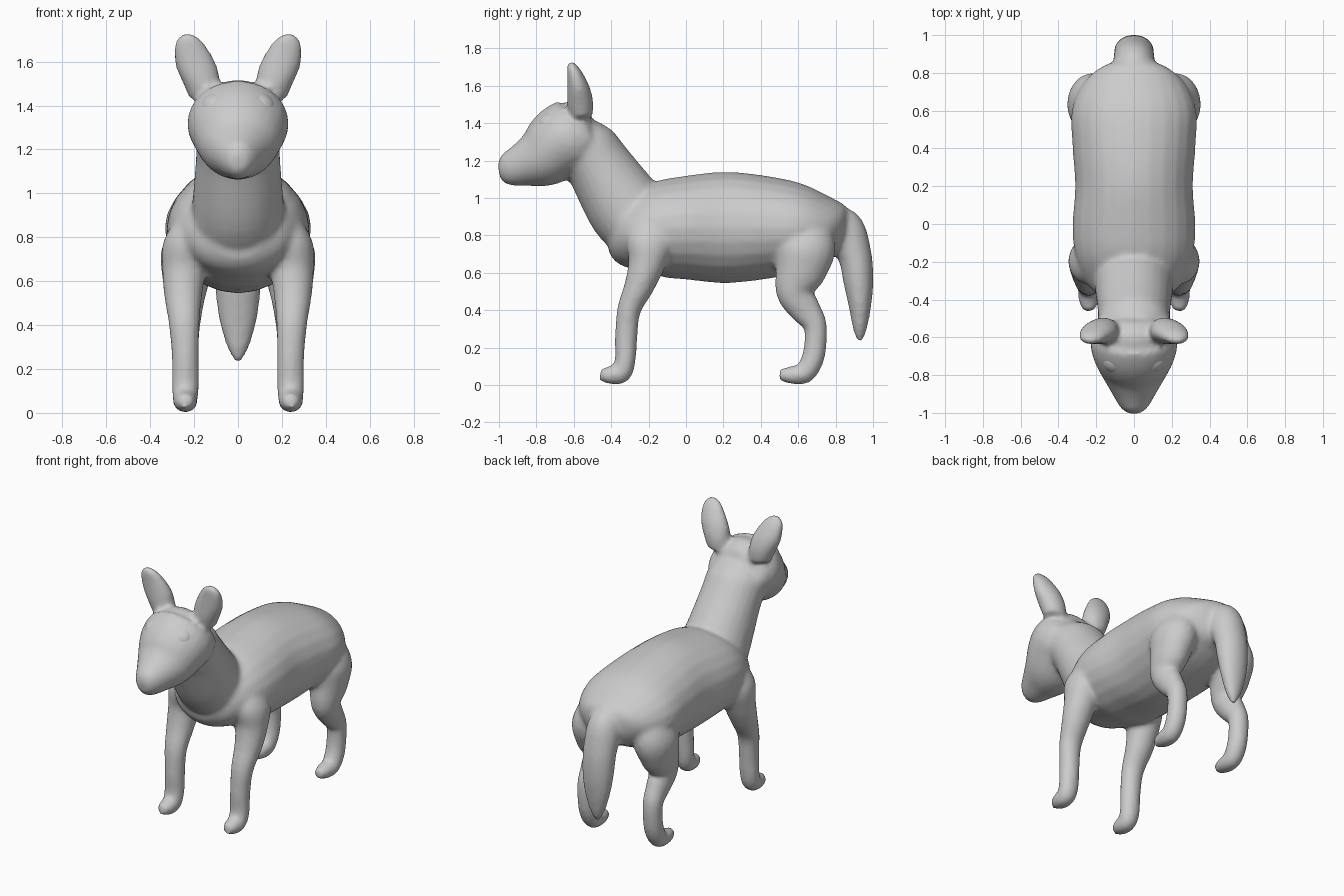
import bpy, bmesh, math
from mathutils import Vector

SEG, STEPS = 24, 5
bm = bmesh.new()


def catmull(a, b, c, d, t):
    return [0.5 * (2*q + (r-p)*t + (2*p-5*q+4*r-s)*t*t + (3*q-p-3*r+s)*t**3)
            for p, q, r, s in zip(a, b, c, d)]


def loft(pts, side=1):
    """Smooth tube through (x, y, z, half width in x, half depth) stations."""
    p = [pts[0]] + pts + [pts[-1]]
    st = [catmull(*p[i:i+4], k / STEPS) for i in range(len(pts)-1) for k in range(STEPS)]
    st.append(list(pts[-1]))
    rings = []
    for i, (x, y, z, rx, rn) in enumerate(st):
        a, b = st[max(i-1, 0)], st[min(i+1, len(st)-1)]
        t = Vector((0, b[1]-a[1], b[2]-a[2])).normalized()
        n = Vector((0, -t.z, t.y))
        ring = []
        for k in range(SEG):
            u = 2 * math.pi * k / SEG
            co = Vector((x + rx*math.cos(u), y, z)) + n * rn * math.sin(u)
            co.x *= side
            ring.append(bm.verts.new(co))
        rings.append(ring)
    faces = [bm.faces.new(rings[0]), bm.faces.new(rings[-1])]
    for r, s in zip(rings, rings[1:]):
        for k in range(SEG):
            j = (k+1) % SEG
            faces.append(bm.faces.new((r[k], r[j], s[j], s[k])))
    bmesh.ops.recalc_face_normals(bm, faces=faces)


# torso
loft([(0, -.41, .80, .12, .09), (0, -.36, .80, .21, .16), (0, -.28, .81, .27, .20),
      (0, -.15, .83, .315, .255), (0, 0, .84, .325, .277), (0, .2, .842, .312, .297),
      (0, .4, .842, .325, .28), (0, .6, .84, .33, .24), (0, .75, .83, .265, .175),
      (0, .83, .81, .16, .13), (0, .87, .80, .05, .05)])
# neck
loft([(0, -.58, 1.36, .15, .12), (0, -.54, 1.28, .19, .165), (0, -.46, 1.16, .192, .178),
      (0, -.32, .945, .21, .208), (0, -.22, .84, .23, .19), (0, -.15, .78, .12, .1)])
# head
loft([(0, -1.0, 1.14, .035, .04), (0, -.965, 1.148, .075, .083), (0, -.88, 1.175, .125, .117),
      (0, -.77, 1.22, .185, .166), (0, -.66, 1.30, .228, .20), (0, -.58, 1.34, .222, .203),
      (0, -.53, 1.38, .18, .165), (0, -.49, 1.40, .08, .08)])
# tail
loft([(0, .72, .86, .10, .09), (0, .83, .83, .11, .12), (0, .90, .70, .107, .092),
      (0, .922, .55, .102, .08), (0, .93, .42, .085, .06), (0, .93, .30, .05, .037),
      (0, .93, .235, .015, .015)])
for s in (1, -1):
    # front leg
    loft([(.20, -.17, .92, .06, .08), (.23, -.19, .78, .11, .13), (.245, -.21, .65, .10, .10),
          (.25, -.25, .53, .086, .08), (.245, -.305, .40, .07, .063), (.24, -.32, .25, .062, .06),
          (.24, -.325, .13, .062, .055), (.24, -.35, .065, .057, .058), (.24, -.41, .053, .052, .048),
          (.24, -.46, .055, .03, .03)], s)
    # hind leg
    loft([(.19, .64, .90, .08, .10), (.22, .64, .75, .128, .16), (.235, .615, .62, .11, .14),
          (.24, .58, .50, .085, .10), (.24, .64, .40, .068, .083), (.24, .69, .32, .062, .063),
          (.24, .69, .20, .06, .06), (.24, .67, .12, .06, .06), (.24, .63, .062, .057, .056),
          (.24, .56, .053, .052, .047), (.24, .50, .055, .03, .03)], s)
    # ear
    loft([(.15, -.56, 1.43, .07, .06), (.165, -.565, 1.50, .085, .07), (.19, -.575, 1.58, .094, .062),
          (.215, -.595, 1.66, .077, .042), (.225, -.61, 1.70, .055, .028),
          (.23, -.615, 1.725, .03, .015)], s)

me = bpy.data.meshes.new("animal_body")
bm.to_mesh(me)
bm.free()
body = bpy.data.objects.new("animal_body", me)
bpy.context.collection.objects.link(body)

# fuse the parts into one soft skin
rm = body.modifiers.new("fuse", 'REMESH')
rm.mode = 'VOXEL'
rm.voxel_size = 0.014
rm.use_smooth_shade = True
sm = body.modifiers.new("soften", 'SMOOTH')
sm.factor = 0.5
sm.iterations = 8

# eyes
for s, name in ((1, "eye_left"), (-1, "eye_right")):
    bpy.ops.mesh.primitive_uv_sphere_add(segments=24, ring_count=16, radius=1,
                                         location=(s*.118, -.742, 1.407))
    eye = bpy.context.object
    eye.name = name
    eye.scale = (.055, .055, .034)
    eye.rotation_mode = 'QUATERNION'
    eye.rotation_quaternion = Vector((s*.55, -.6, .58)).to_track_quat('Z', 'Y')
    bpy.ops.object.shade_smooth()
